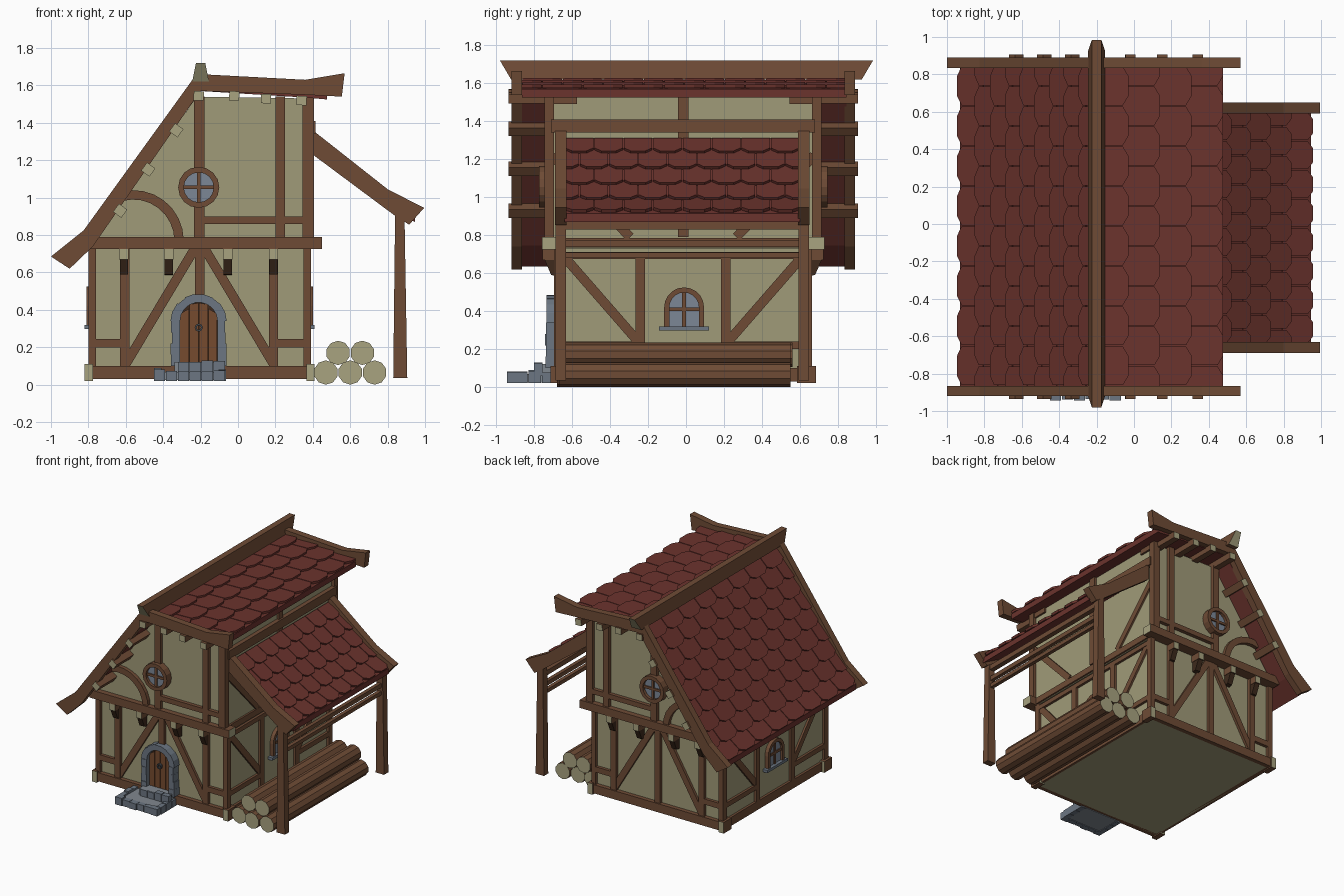
import bpy, bmesh, math, random
from mathutils import Vector

if "Cube" in bpy.data.objects:
    bpy.data.objects.remove(bpy.data.objects["Cube"])
random.seed(4)
C = -0.015                       # depth centre of the house


def material(name, r, g, b):
    m = bpy.data.materials.new(name)
    lin = [((c / 255 + 0.055) / 1.055) ** 2.4 for c in (r, g, b)]
    m.diffuse_color = (*lin, 1)
    m.use_nodes = True
    m.node_tree.nodes["Principled BSDF"].inputs["Base Color"].default_value = m.diffuse_color
    return m


WOOD = material("timber brown", 110, 75, 53)
DARK = material("dark timber", 62, 42, 28)
WALL = material("plaster tan", 160, 155, 120)
END = material("cut timber end", 168, 163, 128)
RED = material("roof red", 107, 51, 45)
STONE = material("blue grey stone", 108, 118, 130)
SLAB = material("pale stone", 128, 135, 143)
GLASS = material("window glass", 124, 135, 150)
DOOR = material("door brown", 118, 75, 47)
IRON = material("iron grey", 70, 75, 80)


def finish(name, bm, mats):
    bmesh.ops.recalc_face_normals(bm, faces=bm.faces[:])
    me = bpy.data.meshes.new(name)
    bm.to_mesh(me)
    bm.free()
    for m in mats:
        me.materials.append(m)
    ob = bpy.data.objects.new(name, me)
    bpy.context.collection.objects.link(ob)
    return ob


def prism(name, pts, axis, a, b, mat, end=None):
    """Extrude a 2D profile along an axis from a to b; end = material of the caps."""
    put = {'x': lambda p, t: (t, p[0], p[1]), 'y': lambda p, t: (p[0], t, p[1]),
           'z': lambda p, t: (p[0], p[1], t)}[axis]
    bm = bmesh.new()
    lo = [bm.verts.new(put(p, a)) for p in pts]
    hi = [bm.verts.new(put(p, b)) for p in pts]
    n = len(pts)
    for caps in (lo, hi):
        bm.faces.new(caps).material_index = 1 if end else 0
    for i in range(n):
        bm.faces.new((lo[i], lo[(i + 1) % n], hi[(i + 1) % n], hi[i]))
    return finish(name, bm, [mat, end] if end else [mat])


def box(name, x0, x1, y0, y1, z0, z1, mat, axis='y', end=None):
    if axis == 'x':
        return prism(name, [(y0, z0), (y1, z0), (y1, z1), (y0, z1)], 'x', x0, x1, mat, end)
    return prism(name, [(x0, z0), (x1, z0), (x1, z1), (x0, z1)], 'y', y0, y1, mat, end)


def bar(name, p, q, w, axis, a, b, mat=WOOD, end=None):
    p, q = Vector(p), Vector(q)
    d = (q - p).normalized()
    n = Vector((-d.y, d.x)) * w / 2
    return prism(name, [p + n, q + n, q - n, p - n], axis, a, b, mat, end)


def ring(name, c, r0, r1, a0, a1, n, axis, a, b, mat, jitter=0.0):
    at = lambda r, t: (c[0] + r * math.cos(t), c[1] + r * math.sin(t))
    for i in range(n):
        t0, t1 = (math.radians(a0 + (a1 - a0) * k / n) for k in (i, i + 1))
        r = r1 + random.uniform(-jitter, jitter)
        prism(name, [at(r0, t0), at(r, t0), at(r, t1), at(r0, t1)], axis, a, b, mat)


def arch(c, r, z0, zs, n=10):
    return [(c - r, z0), (c + r, z0)] + [(c + r * math.cos(math.pi * i / n),
            zs + r * math.sin(math.pi * i / n)) for i in range(n + 1)]


def tiles(name, path, rows, cols, y0, y1):
    """Staggered pointed shingles laid down a bent slope."""
    path = [Vector(p) for p in path]
    seg = [(q - p).length for p, q in zip(path, path[1:])]
    total = sum(seg)

    def at(s):
        for p, q, l in zip(path, path[1:], seg):
            if s <= l + 1e-6:
                return p.lerp(q, s / l)
            s -= l
        return path[-1]
    bm = bmesh.new()
    d, w, c = total / rows, (y1 - y0) / cols, 0.03
    for r in range(rows):
        s0, s1 = max(0, (r - 0.3) * d), (r + 1) * d
        P, Q = at(s0), at(s1)
        t = (Q - P).normalized()
        nrm = Vector((-t.y, t.x)) if t.x > 0 else Vector((t.y, -t.x))
        L = (Q - P).length
        for k in range(cols + r % 2):
            yc = y0 + (k + (0 if r % 2 else 0.5)) * w
            h = w / 2 - 0.003
            poly = [(-h, 0), (h, 0), (h, L - c), (w / 4, L), (-w / 4, L), (-h, L - c)]
            rings = []
            for drop in (0, 0.018):
                vs = []
                for u, v in poly:
                    p = P + t * v + nrm * (0.004 + 0.020 * v / L - drop)
                    vs.append(bm.verts.new((p.x, min(max(yc + u, y0), y1), p.y)))
                bm.faces.new(vs)
                rings.append(vs)
            for i in range(6):
                j = (i + 1) % 6
                bm.faces.new((rings[0][i], rings[0][j], rings[1][j], rings[1][i]))
    finish(name, bm, [RED])
    under = [(p.x, p.y - 0.045) for p in reversed(path)]
    prism(name + "_deck", [tuple(p) for p in path] + under, 'y', y0, y1, RED)


# Plaster body
box("lower_wall", -0.78, 0.37, C - 0.655, C + 0.655, 0.03, 0.76, WALL)
prism("upper_wall", [(-0.78, 0.73), (-0.78, 0.75), (-0.22, 1.54), (0.38, 1.53), (0.38, 0.73)],
      'y', C - 0.70, C + 0.70, WALL)

# Roofs
tiles("left_roof", [(-0.2, 1.61), (-0.81, 0.79), (-0.93, 0.68)], 9, 8, C - 0.85, C + 0.86)
tiles("right_roof", [(-0.2, 1.615), (0.36, 1.58), (0.475, 1.57)], 4, 8, C - 0.85, C + 0.86)
tiles("porch_roof", [(0.40, 1.31), (0.79, 1.00), (0.945, 0.915)], 5, 8, -0.64, 0.60)
ridge = prism("ridge_beam", [(-0.245, 1.62), (-0.155, 1.62), (-0.175, 1.72), (-0.225, 1.72)],
              'y', -0.98, 0.985, WOOD, END)
for v in ridge.data.vertices:
    if v.co.z < 1.65:
        v.co.y *= 0.94

# Gable ends: front (s=-1) and back (s=1)
for s in (-1, 1):
    lo = (C + s * 0.64, C + s * 0.68)
    up = (C + s * 0.69, C + s * 0.73)
    bb = (C + s * 0.85, C + s * 0.905)
    prism("left_bargeboard", [(-1, 0.685), (-0.825, 0.825), (-0.24, 1.635), (-0.2, 1.66), (-0.2, 1.56),
          (-0.215, 1.55), (-0.775, 0.74), (-0.9, 0.62)], 'y', *bb, WOOD)
    prism("right_bargeboard", [(-0.2, 1.66), (0.36, 1.63), (0.57, 1.665), (0.555, 1.54), (0.36, 1.55),
          (-0.2, 1.57)], 'y', *bb, WOOD)
    for x, z in ((-0.33, 1.36), (-0.48, 1.15), (-0.63, 0.93)):
        bar("left_purlin", (x - 0.016, z - 0.022), (x + 0.016, z + 0.022), 0.055, 'y', C + s * 0.6, C + s * 0.92, WOOD, END)
    for x, z in ((-0.21, 1.545), (-0.02, 1.545), (0.15, 1.53), (0.34, 1.52)):
        bar("right_purlin", (x - 0.027, z), (x + 0.027, z - 0.002), 0.05, 'y', C + s * 0.6, C + s * 0.92, WOOD, END)
    # lower frame
    box("gable_sill", -0.79, 0.38, lo[0], C + s * 0.69, 0.03, 0.10, WOOD)
    for x0, x1 in ((-0.80, -0.765), (-0.63, -0.58), (0.165, 0.215), (0.35, 0.39)):
        box("lower_post", x0, x1, *lo, 0.10, 0.73, WOOD)
    box("centre_post", -0.23, -0.18, *lo, 0.48 if s < 0 else 0.1, 0.73, WOOD)
    bar("left_brace", (-0.23, 0.73), (-0.60, 0.11), 0.05, 'y', lo[0], C + s * 0.676)
    bar("right_brace", (-0.18, 0.73), (0.19, 0.11), 0.05, 'y', lo[0], C + s * 0.676)
    box("left_rail", -0.77, -0.63, *lo, 0.20, 0.245, WOOD)
    box("right_rail", 0.215, 0.35, *lo, 0.20, 0.245, WOOD)
    for x in (-0.82, 0.365):
        box("corner_sill_end", x + 0.0, x + 0.045, C + s * 0.60, C + s * 0.70, 0.02, 0.11, WOOD, 'y', END)
    # floor beam with joist ends and brackets
    box("floor_beam", -0.81, 0.45, C + s * 0.66, C + s * 0.745, 0.725, 0.79, WOOD, 'x', END)
    for x in (-0.61, -0.37, -0.055, 0.19):
        box("joist_end", x - 0.025, x + 0.025, C + s * 0.6, C + s * 0.74, 0.67, 0.725, WOOD, 'y', END)
        prism("bracket", [(C + s * 0.66, 0.585), (C + s * 0.695, 0.59), (C + s * 0.73, 0.67), (C + s * 0.66, 0.67)],
              'x', x - 0.022, x + 0.022, DARK)
    # upper frame
    for x0, x1 in ((-0.235, -0.18), (0.2, 0.25), (0.345, 0.405)):
        box("upper_post", x0, x1, *up, 0.79, 1.54, WOOD)
    box("upper_rail", -0.18, 0.35, *up, 0.86, 0.90, WOOD)
    ring("curved_brace", (-0.56, 0.77), 0.22, 0.27, 0, 105, 8, 'y', *up, WOOD)
    # round window
    wc = (-0.21, 1.055)
    prism("round_glass", [(wc[0] + 0.085 * math.cos(i * math.pi / 8), wc[1] + 0.085 * math.sin(i * math.pi / 8))
          for i in range(16)], 'y', C + s * 0.70, C + s * 0.737, GLASS)
    ring("round_window_frame", wc, 0.08, 0.11, 0, 360, 16, 'y', up[0], C + s * 0.76, WOOD)
    box("round_bar_v", wc[0] - 0.01, wc[0] + 0.01, up[0], C + s * 0.747, 0.97, 1.14, WOOD)
    box("round_bar_h", wc[0] - 0.085, wc[0] + 0.085, up[0], C + s * 0.747, 1.045, 1.065, WOOD)
    # porch bargeboard and post
    pb = (-0.02 + s * 0.61, -0.02 + s * 0.67)
    prism("porch_bargeboard", [(0.40, 1.36), (0.80, 1.045), (0.995, 0.945), (0.915, 0.855), (0.83, 0.91),
          (0.40, 1.23)], 'y', *pb, WOOD)
    prism("porch_post", [(0.83, 0.035), (0.905, 0.035), (0.89, 0.92), (0.84, 0.92)], 'y',
          -0.02 + s * 0.612, -0.02 + s * 0.668, WOOD)

# Side walls: right (s=1) and left (s=-1)
for s in (-1, 1):
    face = lambda d: -0.205 + s * (0.575 + d)
    fr = (face(-0.02), face(0.02))
    box("side_sill", *fr, C - 0.67, C + 0.67, 0.03, 0.10, WOOD)
    box("side_head", *fr, C - 0.68, C + 0.68, 0.675, 0.712, WOOD)
    box("side_floor_beam", face(-0.02), face(0.025), C - 0.70, C + 0.70, 0.735, 0.785, WOOD)
    for m in (-1, 1):
        prism("side_corner_post", [(C + m * 0.63, 0.1), (C + m * 0.68, 0.1), (C + m * 0.68, 0.73), (C + m * 0.63, 0.73)],
              'x', *fr, WOOD)
        bar("side_post", (C + m * 0.225, 0.1), (C + m * 0.225, 0.69), 0.05, 'x', *fr)
        bar("side_brace", (C + m * 0.63, 0.69), (C + m * 0.22, 0.22), 0.05, 'x', fr[0], face(0.016))
        box("side_rail", *fr, C + m * 0.22, C + m * 0.64, 0.20, 0.24, WOOD)
    # arched window
    prism("arched_glass", arch(-0.01, 0.085, 0.32, 0.42), 'x', face(0), face(0.012), GLASS)
    ring("arched_frame", (-0.01, 0.42), 0.078, 0.105, 0, 180, 10, 'x', face(0), face(0.03), WOOD)
    for m in (-1, 1):
        bar("window_jamb", (-0.01 + m * 0.0915, 0.32), (-0.01 + m * 0.0915, 0.42), 0.027, 'x', face(0), face(0.03))
    bar("window_bar_v", (-0.01, 0.32), (-0.01, 0.50), 0.02, 'x', face(0), face(0.02))
    bar("window_bar_h", (-0.09, 0.41), (0.07, 0.41), 0.02, 'x', face(0), face(0.02))
    box("window_sill", face(0), face(0.04), -0.142, 0.122, 0.298, 0.32, STONE)

# Upper right wall framing above and below the porch roof
for m in (-1, 1):
    box("upper_corner", 0.36, 0.405, C + m * 0.68, C + m * 0.73, 0.79, 1.54, WOOD)
    bar("upper_side_brace", (C + m * 0.69, 1.22), (C + m * 0.28, 0.79), 0.05, 'x', 0.36, 0.395)
    box("upper_side_stub", 0.36, 0.395, C + m * 0.56, C + m * 0.69, 1.49, 1.53, WOOD)
box("upper_side_post", 0.36, 0.40, C - 0.027, C + 0.027, 0.79, 1.54, WOOD)
box("porch_head_beam", 0.37, 0.415, -0.71, 0.68, 1.34, 1.41, WOOD)
box("porch_eave_beam", 0.845, 0.885, -0.64, 0.60, 0.83, 0.87, WOOD)
box("porch_rail", 0.85, 0.88, -0.64, 0.60, 0.74, 0.775, WOOD)
box("porch_low_rail", 0.85, 0.88, -0.64, 0.60, 0.68, 0.71, WOOD)

# Door with stone surround
dc, dz = -0.21, 0.34
prism("door_back", arch(dc, 0.105, 0.10, dz), 'y', -0.66, -0.690, DARK)
for i in range(4):
    x = dc - 0.1 + i * 0.05
    top = dz + math.sqrt(0.105 ** 2 - (abs(x + 0.025 - dc)) ** 2) - 0.005
    inner = 0.03 if i in (0, 3) else 0.008
    zl, zr = (top - inner, top) if i < 2 else (top, top - inner)
    prism("door_plank", [(x + 0.001, 0.11), (x + 0.049, 0.11), (x + 0.049, zr), (x + 0.001, zl)],
          'y', -0.68, -0.703, DOOR)
ring("door_arch_stone", (dc, dz), 0.10, 0.147, 0, 180, 9, 'y', -0.66, -0.735, STONE, 0.005)
for m in (-1, 1):
    for k in range(4):
        w = random.uniform(0.14, 0.15)
        x0, x1 = sorted((dc + m * 0.1, dc + m * w))
        box("door_jamb_stone", x0, x1, -0.735 - random.uniform(0, 0.008), -0.66, 0.10 + k * 0.06, 0.16 + k * 0.06, STONE)
ring("door_handle", (dc, 0.305), 0.012, 0.022, 0, 360, 8, 'y', -0.70, -0.72, IRON)

# Stone steps
box("lower_step_top", -0.43, -0.08, -0.91, -0.69, 0.025, 0.068, SLAB)
box("upper_step_top", -0.34, -0.08, -0.79, -0.69, 0.025, 0.122, SLAB)
for i in range(6):
    x = -0.45 + i * 0.064
    box("step_edge_stone", x, x + 0.06, -0.945 + random.uniform(0, 0.015), -0.895, 0.02, 0.07 + random.uniform(0, 0.012), STONE)
    if i > 1:
        box("upper_edge_stone", x, x + 0.06, -0.80, -0.755, 0.06, 0.12 + random.uniform(0, 0.01), STONE)
for x in (-0.45, -0.105):
    for k in range(3):
        y = -0.90 + k * 0.07
        box("step_side_stone", x, x + 0.04, y, y + 0.066, 0.02, 0.075 + random.uniform(0, 0.015), STONE)

# Log pile
for x, z, y0, y1 in ((0.47, 0.065, -0.66, 0.55), (0.60, 0.065, -0.68, 0.54), (0.73, 0.065, -0.67, 0.55),
                     (0.535, 0.17, -0.63, 0.56), (0.665, 0.17, -0.64, 0.55)):
    prism("log", [(x + 0.065 * math.cos(math.pi * (i + 0.5) / 5), z + 0.065 * math.sin(math.pi * (i + 0.5) / 5))
          for i in range(10)], 'y', y0, y1, WOOD, END)
